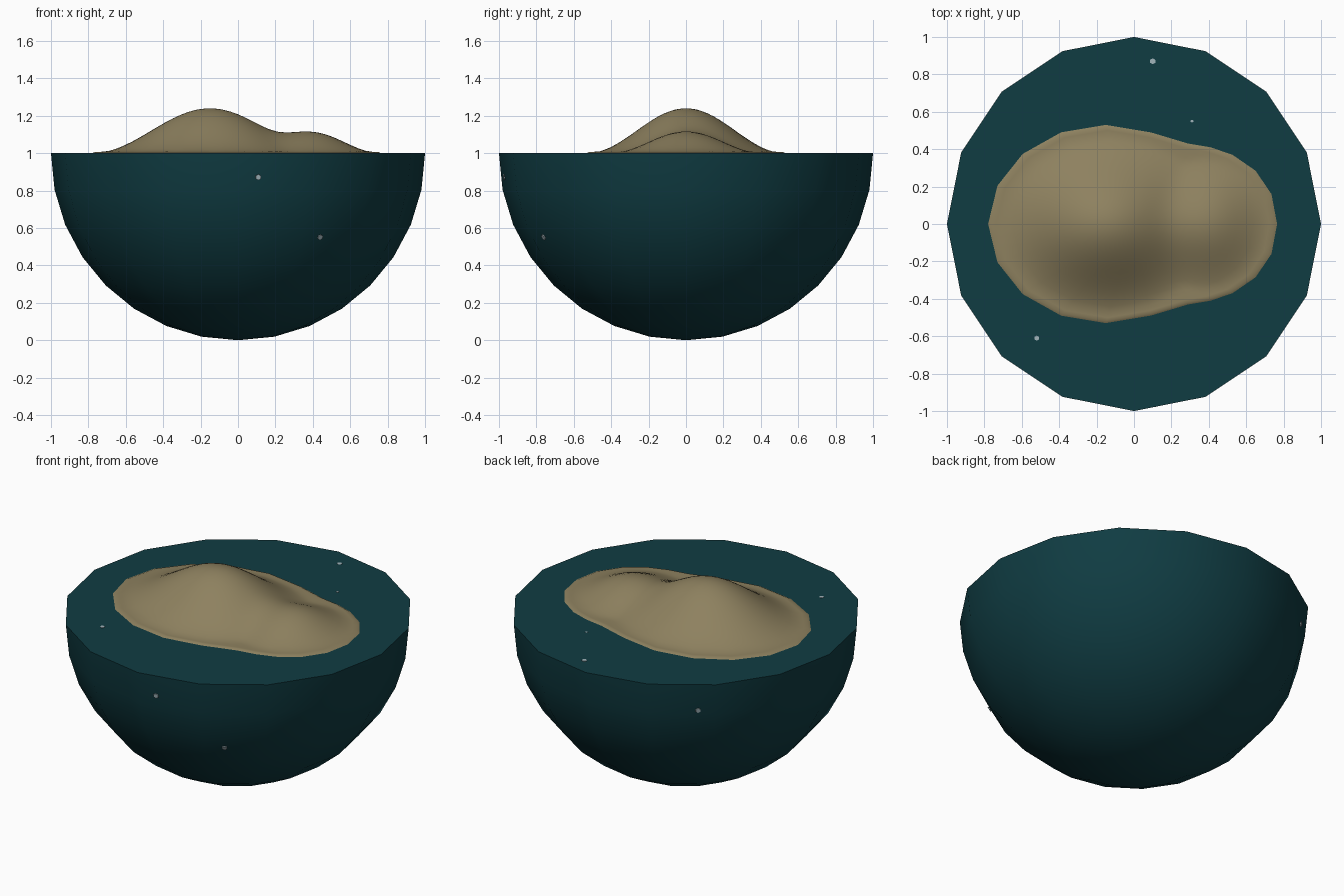
import bpy, bmesh, math
from mathutils import Vector

if "Cube" in bpy.data.objects:
    bpy.data.objects.remove(bpy.data.objects["Cube"])

def material(name, rgb):
    m = bpy.data.materials.new(name)
    m.diffuse_color = (*rgb, 1)
    m.use_nodes = True
    m.node_tree.nodes["Principled BSDF"].inputs["Base Color"].default_value = m.diffuse_color
    return m

TEAL = material("deep teal", (0.005, 0.045, 0.055))
SAND = material("sand", (0.27, 0.22, 0.115))
PALE = material("pale grey", (0.36, 0.46, 0.50))

def finish(bm, name, mat, angle=50):
    bmesh.ops.recalc_face_normals(bm, faces=bm.faces)
    me = bpy.data.meshes.new(name)
    bm.to_mesh(me)
    bm.free()
    me.materials.append(mat)
    ob = bpy.data.objects.new(name, me)
    bpy.context.collection.objects.link(ob)
    bpy.ops.object.select_all(action='DESELECT')
    ob.select_set(True)
    bpy.context.view_layer.objects.active = ob
    bpy.ops.object.shade_smooth_by_angle(angle=math.radians(angle))
    return ob

# Water: lower half of a 16-sided sphere with a flat top
bm = bmesh.new()
bmesh.ops.create_uvsphere(bm, u_segments=16, v_segments=16, radius=1)
bmesh.ops.delete(bm, geom=[v for v in bm.verts if v.co.z > 0.01], context='VERTS')
bmesh.ops.holes_fill(bm, edges=[e for e in bm.edges if e.is_boundary], sides=0)
bmesh.ops.translate(bm, verts=bm.verts, vec=(0, 0, 1))
finish(bm, "water_half_ball", TEAL)

# Sand island: two soft hills blended inside one outline
def hill(x, y, cx, rx, ry, h):
    t = min(1, math.hypot((x - cx) / rx, y / ry))
    return h * 0.5 * (1 + math.cos(math.pi * t))

def height(x, y):
    return math.hypot(hill(x, y, -0.15, 0.63, 0.53, 0.24),
                      hill(x, y, 0.38, 0.385, 0.41, 0.115))

half = [(0.765, 0), (0.735, 0.16), (0.65, 0.285), (0.527, 0.37), (0.41, 0.41),
        (0.29, 0.43), (0.09, 0.49), (-0.15, 0.53), (-0.39, 0.49),
        (-0.595, 0.375), (-0.73, 0.205), (-0.78, 0)]
outline = half + [(x, -y) for x, y in half[-2:0:-1]]
ring = []
for i, (x, y) in enumerate(outline):
    nx, ny = outline[(i + 1) % len(outline)]
    ring += [(x + (nx - x) * k / 3, y + (ny - y) * k / 3) for k in range(3)]

bm = bmesh.new()
center = bm.verts.new((0, 0, 1 + height(0, 0)))
scales = [k / 18 for k in range(1, 18)] + [0.978, 1.0]
prev = None
for s in scales:
    cur = [bm.verts.new((x * s, y * s,
           1.0 if s == 1 else 1 + max(0.007, height(x * s, y * s)))) for x, y in ring]
    for i in range(len(cur)):
        j = (i + 1) % len(cur)
        if prev:
            bm.faces.new((prev[i], cur[i], cur[j], prev[j]))
        else:
            bm.faces.new((center, cur[i], cur[j]))
    prev = cur
finish(bm, "sand_island", SAND)

# Pale specks: tiny thin discs lying on the water surfaces
def speck(name, pos, normal, r):
    bm = bmesh.new()
    bmesh.ops.create_cone(bm, cap_ends=True, segments=6, radius1=r, radius2=r, depth=0.006)
    n = Vector(normal).normalized()
    bmesh.ops.rotate(bm, verts=bm.verts, cent=(0, 0, 0),
                     matrix=n.to_track_quat('Z', 'Y').to_matrix())
    bmesh.ops.translate(bm, verts=bm.verts, vec=pos)
    finish(bm, name, PALE, 30)

for i, d in enumerate([(0.11, -0.985, -0.13), (0.445, -0.771, -0.455), (-0.62, 0.763, -0.17)]):
    n = Vector(d).normalized()
    speck(f"side_speck_{i}", n * 0.988 + Vector((0, 0, 1)), n, 0.016)
for i, (x, y, r) in enumerate([(0.1, 0.87, 0.016), (-0.52, -0.61, 0.014), (0.31, 0.55, 0.008)]):
    speck(f"top_speck_{i}", (x, y, 0.999), (0, 0, 1), r)
